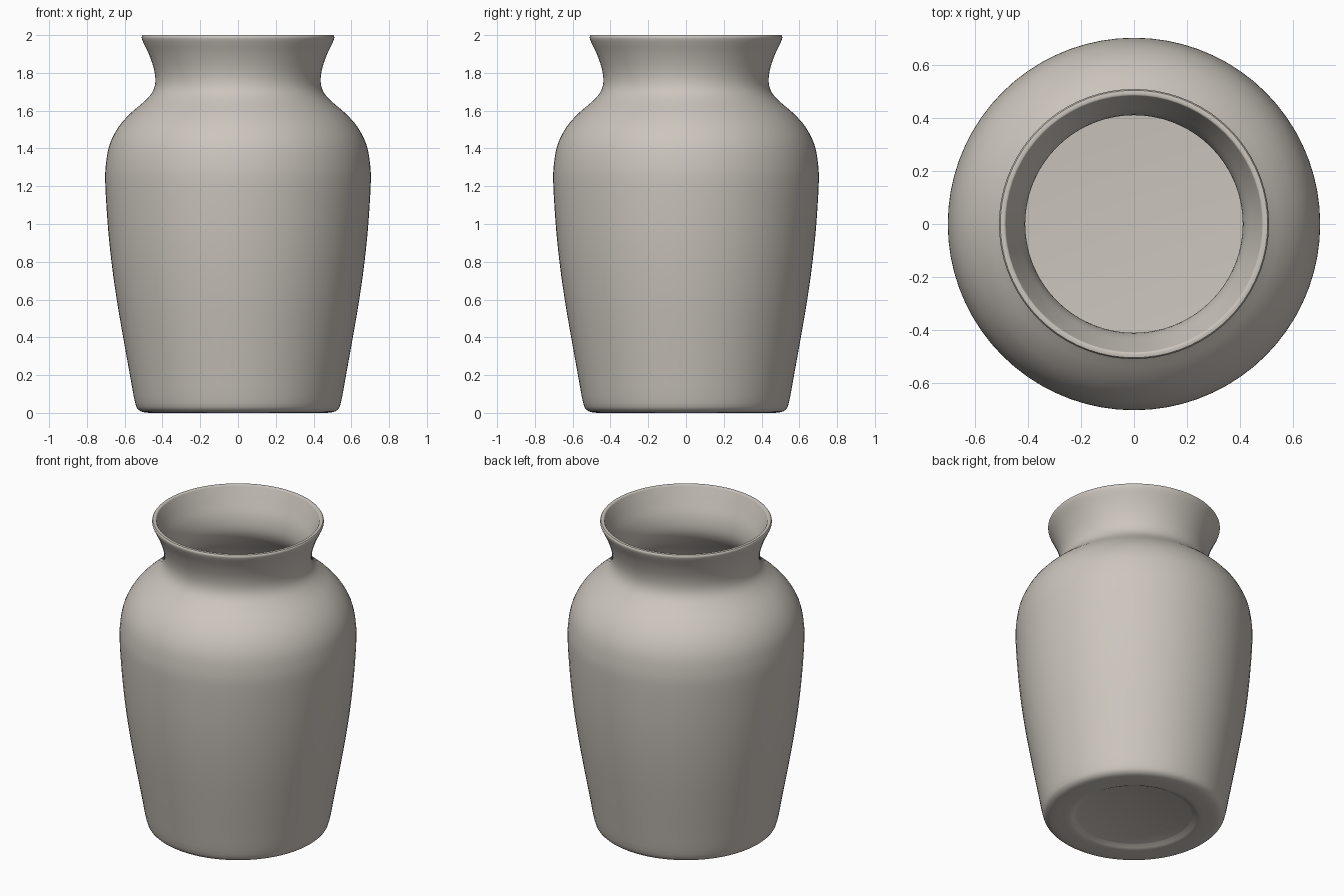
import bpy, bmesh, math
from mathutils import Vector

if "Cube" in bpy.data.objects:
    bpy.data.objects.remove(bpy.data.objects["Cube"])

SEGMENTS = 72

# Control points (radius, height), from base centre up the outside
outer = [(0.34, 0.02), (0.36, 0.012), (0.385, 0.002), (0.43, 0.0), (0.49, 0.002),
         (0.525, 0.015), (0.545, 0.055), (0.572, 0.2), (0.608, 0.4), (0.642, 0.6),
         (0.67, 0.8), (0.69, 1.0), (0.703, 1.22), (0.699, 1.32), (0.68, 1.42),
         (0.635, 1.51), (0.57, 1.585), (0.50, 1.645), (0.455, 1.695), (0.438, 1.75),
         (0.445, 1.82), (0.472, 1.9), (0.503, 1.965), (0.51, 1.988), (0.505, 2.0)]
# Rim and inside wall down to the floor
inner = [(0.505, 2.0), (0.488, 2.0), (0.48, 1.985), (0.45, 1.91), (0.42, 1.83), (0.411, 1.75),
         (0.428, 1.685), (0.475, 1.62), (0.545, 1.56), (0.61, 1.49), (0.652, 1.41),
         (0.671, 1.32), (0.675, 1.22), (0.662, 1.0), (0.642, 0.8), (0.614, 0.6),
         (0.58, 0.4), (0.545, 0.2), (0.522, 0.085), (0.50, 0.05), (0.45, 0.04)]


def smooth_line(points, steps=3):
    """Catmull-Rom curve through the control points."""
    p = [Vector(q) for q in points]
    p = [p[0]] + p + [p[-1]]
    line = []
    for a, b, c, d in zip(p, p[1:], p[2:], p[3:]):
        for i in range(steps):
            t = i / steps
            line.append(0.5 * (2 * b + (c - a) * t + (2 * a - 5 * b + 4 * c - d) * t * t
                               + (3 * b - a - 3 * c + d) * t ** 3))
    return line + [p[-1]]


profile = smooth_line(outer)[:-1] + smooth_line(inner)

# Vase body: revolve the profile and cap base and floor
bm = bmesh.new()
rings = []
for r, z in profile:
    rings.append([bm.verts.new((r * math.cos(2 * math.pi * k / SEGMENTS),
                                r * math.sin(2 * math.pi * k / SEGMENTS), z))
                  for k in range(SEGMENTS)])
for low, high in zip(rings, rings[1:]):
    for k in range(SEGMENTS):
        n = (k + 1) % SEGMENTS
        bm.faces.new((low[k], low[n], high[n], high[k]))
bm.faces.new(rings[0][::-1])
bm.faces.new(rings[-1])
bmesh.ops.recalc_face_normals(bm, faces=bm.faces[:])
mesh = bpy.data.meshes.new("vase")
bm.to_mesh(mesh)
bm.free()

vase = bpy.data.objects.new("vase", mesh)
bpy.context.collection.objects.link(vase)

# Warm grey clay
clay = bpy.data.materials.new("warm_grey_clay")
clay.diffuse_color = (0.60, 0.56, 0.51, 1)
clay.use_nodes = True
clay.node_tree.nodes["Principled BSDF"].inputs["Base Color"].default_value = clay.diffuse_color
mesh.materials.append(clay)

bpy.context.view_layer.objects.active = vase
vase.select_set(True)
bpy.ops.object.shade_smooth_by_angle(angle=math.radians(40))
